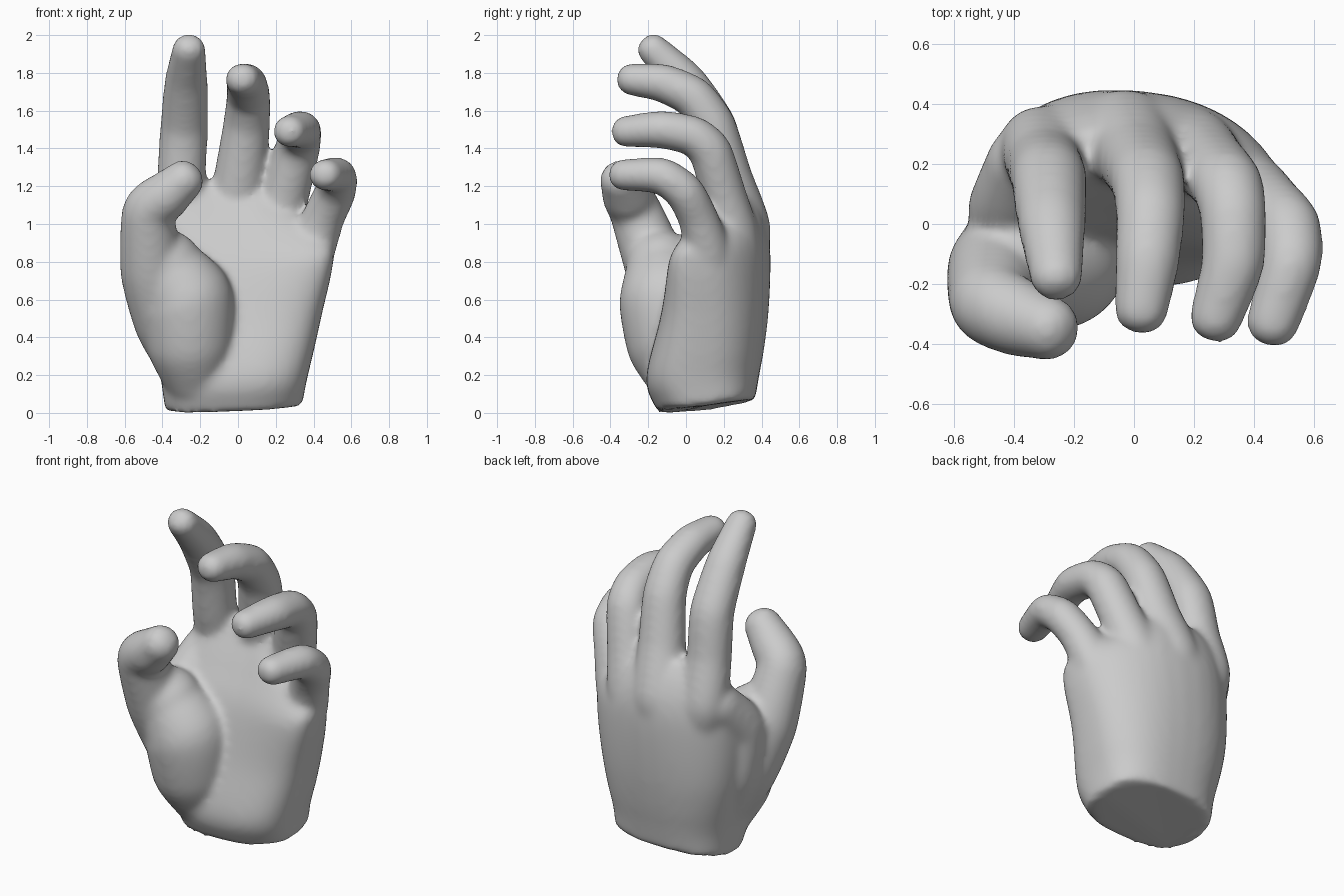
import bpy, bmesh
from math import sin, cos, pi, copysign
from mathutils import Vector

if "Cube" in bpy.data.objects:
    bpy.data.objects.remove(bpy.data.objects["Cube"])

SIDES = 40
skin = bpy.data.materials.new("plain grey")
skin.use_nodes = True
grey = (0.6, 0.6, 0.6, 1)
skin.diffuse_color = grey
skin.node_tree.nodes["Principled BSDF"].inputs["Base Color"].default_value = grey


def loft(name, rings):
    """Closed surface through a list of rings."""
    bm = bmesh.new()
    loops = [[bm.verts.new(p) for p in ring] for ring in rings]
    for a, b in zip(loops, loops[1:]):
        for i in range(SIDES):
            j = (i + 1) % SIDES
            bm.faces.new((a[i], a[j], b[j], b[i]))
    bm.faces.new(loops[0][::-1])
    bm.faces.new(loops[-1])
    bmesh.ops.recalc_face_normals(bm, faces=bm.faces)
    mesh = bpy.data.meshes.new(name)
    bm.to_mesh(mesh)
    bm.free()
    obj = bpy.data.objects.new(name, mesh)
    bpy.context.collection.objects.link(obj)
    return obj


def spline(points, bend, steps=6):
    """Cardinal spline through tuples of any length; low bend keeps bones straight."""
    pts = [Vector(p) for p in points]
    pts = [2 * pts[0] - pts[1]] + pts + [2 * pts[-1] - pts[-2]]
    out = []
    for a, b, c, d in zip(pts, pts[1:], pts[2:], pts[3:]):
        m, n = (c - a) * bend, (d - b) * bend
        for s in range(steps):
            t = s / steps
            out.append(b + m * t + (3 * (c - b) - 2 * m - n) * t * t
                       + (2 * (b - c) + m + n) * t ** 3)
    return out + [pts[-2]]


def finger(name, joints, wide=1.06):
    """Tube through (x, y, z, radius) joints with a blunt domed tip."""
    path = spline(joints, 0.3)
    centres = [Vector(p[:3]) for p in path]
    radii = [p[3] for p in path]
    rings = []

    def ring(c, direction, r):
        u = Vector((1, 0, 0))
        u = (u - direction * u.dot(direction)).normalized()
        v = direction.cross(u)
        rings.append([c + r * (wide * u * cos(2 * pi * i / SIDES) + v * sin(2 * pi * i / SIDES))
                      for i in range(SIDES)])

    last = len(path) - 1
    for k, (c, r) in enumerate(zip(centres, radii)):
        direction = (centres[min(k + 1, last)] - centres[max(k - 1, 0)]).normalized()
        ring(c, direction, r)
    for k in range(1, 7):
        a = k / 6 * pi / 2 * 0.97
        ring(centres[-1] + direction * radii[-1] * sin(a), direction, radii[-1] * cos(a) ** 0.8)
    return loft(name, rings)


def palm(name, sections):
    """Stacked rounded sections: z, left x, right x, front y, back y, arch."""
    rings = []
    for z, x0, x1, y0, y1, arch in spline(sections, 0.5):
        ring = []
        for i in range(SIDES):
            c, s = cos(2 * pi * i / SIDES), sin(2 * pi * i / SIDES)
            x = (x0 + x1) / 2 + (x1 - x0) / 2 * copysign(abs(c) ** 0.75, c)
            y = (y0 + y1) / 2 + (y1 - y0) / 2 * copysign(abs(s) ** 0.75, s)
            base, top = max(0, 1 - z / 0.3), max(0, z - 0.8)
            lift = base * (0.1 * max(0, x) + 0.22 * max(0, y - 0.08))
            drop = top * 1.2 * max(0, x - 0.1)
            ring.append((x, y - arch * (x + 0.09) ** 2, z + lift - drop))
        rings.append(ring)
    return loft(name, rings)


# Palm and back of the hand
parts = [palm("palm", [
    (0.0, -0.385, 0.34, -0.15, 0.365, 0.0),
    (0.18, -0.41, 0.37, -0.21, 0.39, 0.1),
    (0.5, -0.47, 0.44, -0.13, 0.435, 0.25),
    (0.8, -0.48, 0.505, -0.05, 0.45, 0.42),
    (0.98, -0.45, 0.49, 0.04, 0.435, 0.5),
    (1.12, -0.4, 0.36, 0.12, 0.38, 0.5),
    (1.22, -0.32, 0.22, 0.18, 0.31, 0.5)])]

# Fingers
parts.append(finger("index_finger", [
    (-0.28, 0.23, 0.7, 0.1), (-0.31, 0.265, 0.98, 0.13), (-0.3, 0.2, 1.25, 0.122),
    (-0.285, 0.15, 1.51, 0.12), (-0.275, 0.0, 1.75, 0.108), (-0.26, -0.17, 1.92, 0.085)]))
parts.append(finger("middle_finger", [
    (-0.02, 0.28, 0.75, 0.12), (-0.03, 0.3, 0.97, 0.15), (0.01, 0.22, 1.25, 0.13),
    (0.045, 0.145, 1.52, 0.118), (0.055, 0.04, 1.67, 0.11), (0.045, -0.12, 1.745, 0.102),
    (0.025, -0.28, 1.765, 0.087)]))
parts.append(finger("ring_finger", [
    (0.16, 0.24, 0.7, 0.11), (0.19, 0.255, 0.92, 0.135), (0.25, 0.2, 1.15, 0.12),
    (0.31, 0.13, 1.38, 0.114), (0.33, 0.04, 1.465, 0.106), (0.33, -0.13, 1.5, 0.1),
    (0.275, -0.31, 1.49, 0.085)]))
parts.append(finger("little_finger", [
    (0.31, 0.13, 0.6, 0.1), (0.38, 0.12, 0.84, 0.12), (0.455, 0.06, 1.04, 0.106),
    (0.515, -0.01, 1.17, 0.104), (0.525, -0.13, 1.255, 0.097), (0.465, -0.325, 1.26, 0.085)]))

# Thumb with its fleshy base and the web towards the index finger
parts.append(finger("thumb", [
    (-0.26, 0.02, 0.15, 0.1), (-0.39, -0.06, 0.45, 0.15), (-0.455, -0.15, 0.75, 0.168),
    (-0.475, -0.265, 1.06, 0.14), (-0.38, -0.315, 1.15, 0.13), (-0.295, -0.345, 1.225, 0.11)], 1.0))
parts.append(finger("thumb_base", [
    (-0.22, -0.02, 0.14, 0.16), (-0.25, -0.08, 0.35, 0.23),
    (-0.27, -0.11, 0.6, 0.245), (-0.37, -0.13, 0.77, 0.19)], 1.0))
parts.append(finger("thumb_web", [
    (-0.28, 0.07, 0.2, 0.12), (-0.37, 0.06, 0.5, 0.15),
    (-0.41, 0.05, 0.78, 0.145), (-0.365, 0.2, 0.97, 0.13)], 1.0))

# Fuse everything into one soft skin
bpy.ops.object.select_all(action="DESELECT")
for part in parts:
    part.select_set(True)
hand = parts[0]
bpy.context.view_layer.objects.active = hand
bpy.ops.object.join()
hand.name = "hand"
fuse = hand.modifiers.new("fuse", "REMESH")
fuse.mode = "VOXEL"
fuse.voxel_size = 0.018
soften = hand.modifiers.new("soften", "SMOOTH")
soften.factor = 0.5
soften.iterations = 16
for modifier in ("fuse", "soften"):
    bpy.ops.object.modifier_apply(modifier=modifier)
hand.data.materials.clear()
hand.data.materials.append(skin)
bpy.ops.object.shade_smooth_by_angle(angle=pi / 3)
